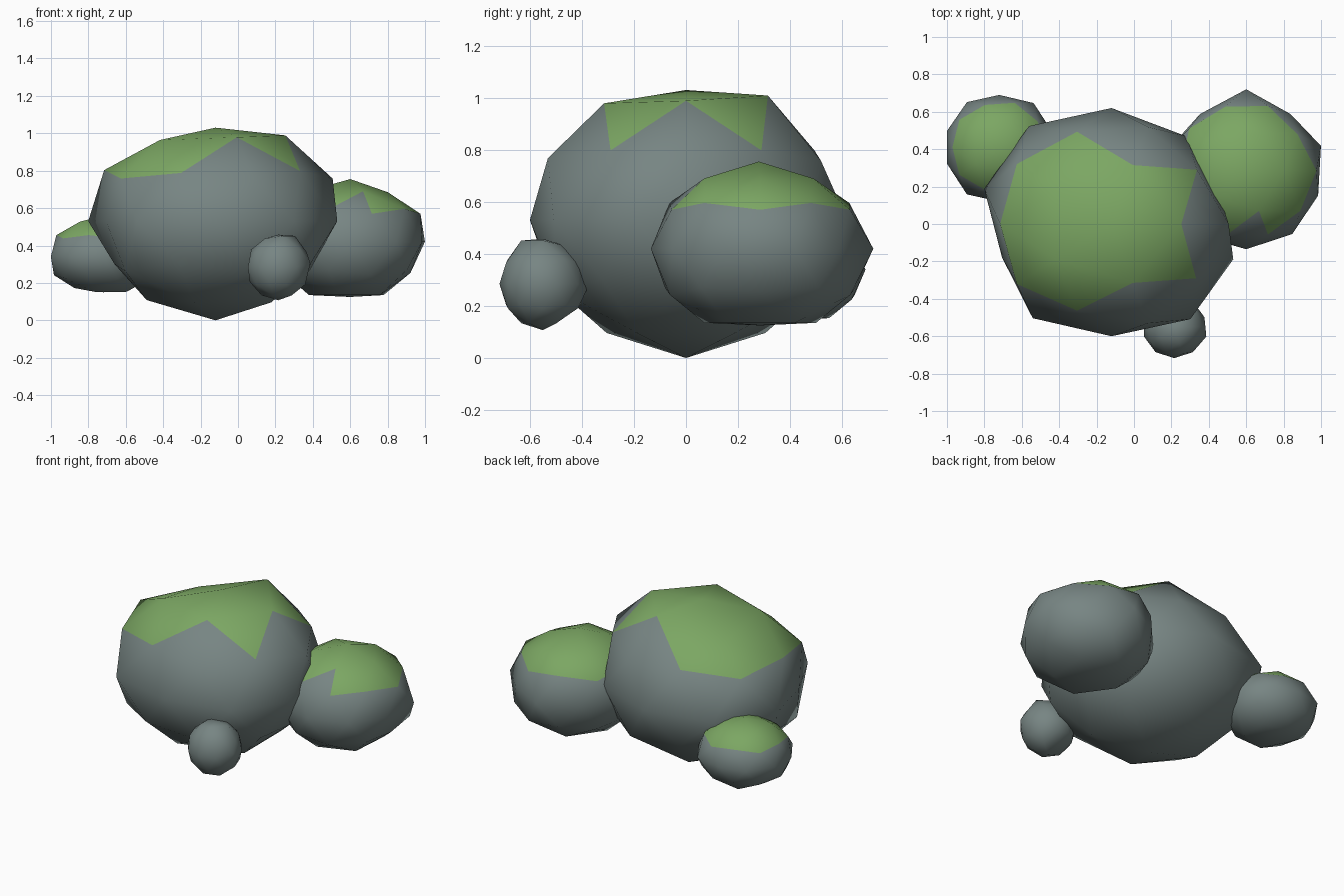
import bpy, bmesh, math
from mathutils import Vector

if "Cube" in bpy.data.objects:
    bpy.data.objects.remove(bpy.data.objects["Cube"])


def material(name, rgb):
    m = bpy.data.materials.new(name)
    m.diffuse_color = (*rgb, 1.0)
    m.use_nodes = True
    m.node_tree.nodes["Principled BSDF"].inputs["Base Color"].default_value = m.diffuse_color
    return m


STONE = material("grey_stone", (0.185, 0.235, 0.228))
MOSS = material("green_moss", (0.20, 0.385, 0.125))

# Unit heights of the icosphere's corner rows
TOP, RING, UPPER, BELT = 1, 0.851, 0.5, 0


def rock(name, centre, radii, mossy=None, nudges=()):
    """Low-poly boulder: stretched icosphere, mossy faces by rule, a few moved corners.
    Each nudge is (azimuth in degrees, unit height, offset)."""
    bm = bmesh.new()
    bmesh.ops.create_icosphere(bm, subdivisions=2, radius=1.0)
    # moss cap chosen from each face's place on the unit sphere
    for f in bm.faces:
        f.smooth = True
        if mossy and mossy(f.calc_center_median()):
            f.material_index = 1
    # find the corners to move before stretching
    moved = []
    for az, h, offset in nudges:
        r = math.sqrt(max(0.0, 1 - h * h))
        a = math.radians(az)
        d = Vector((r * math.cos(a), r * math.sin(a), h))
        moved.append((min(bm.verts, key=lambda v: (v.co - d).length), Vector(offset)))
    for v in bm.verts:
        v.co = Vector(c + p * s for c, p, s in zip(centre, v.co, radii))
    for v, offset in moved:
        v.co += offset
    me = bpy.data.meshes.new(name)
    bm.to_mesh(me)
    bm.free()
    me.materials.append(STONE)
    if mossy:
        me.materials.append(MOSS)
    ob = bpy.data.objects.new(name, me)
    bpy.context.collection.objects.link(ob)
    return ob


# Large central boulder, moss running further down its left side
rock("main_boulder", (-0.12, 0.0, 0.53), (0.70, 0.61, 0.51),
     lambda c: c.z > 0.68 or (c.z > 0.5 and c.x < -0.3),
     [(0, TOP, (0, 0, -0.01)), (0, -TOP, (0, 0, -0.02)),
      (0, RING, (0.005, 0, 0.025)), (72, RING, (0, 0.01, 0.045)),
      (-72, RING, (0, -0.01, 0.015)), (144, RING, (0, 0, -0.065)),
      (180, UPPER, (0, 0, 0.005)), (-72, UPPER, (0, -0.012, 0.01)),
      (-108, UPPER, (0, 0.03, -0.01)),
      (36, UPPER, (-0.025, -0.015, 0)), (-36, UPPER, (-0.03, 0.015, 0)),
      (18, BELT, (-0.095, -0.02, 0)), (-18, BELT, (-0.015, 0, 0)),
      (54, BELT, (-0.01, -0.025, 0)), (-54, BELT, (0.01, -0.015, 0)),
      (126, BELT, (-0.03, 0.03, 0)), (-126, BELT, (-0.01, -0.01, 0)),
      (162, BELT, (-0.015, 0, 0)), (-162, BELT, (0.08, 0.01, 0)),
      (90, BELT, (0, 0.01, 0)), (-90, BELT, (0, 0.01, 0)),
      (180, -UPPER, (0.085, 0, 0)), (0, -UPPER, (-0.09, 0, 0.01)),
      (36, -UPPER, (-0.04, -0.02, 0)), (180, -RING, (0, 0, 0.012))])

# Right boulder, one bare patch at the front of its moss cap
rock("right_boulder", (0.60, 0.285, 0.42), (0.42, 0.43, 0.335),
     lambda c: c.z > 0.5 and not (abs(c.x) < 0.2 and c.y < -0.65),
     [(0, -TOP, (0, 0, 0.04)), (0, TOP, (0, -0.005, 0)),
      (0, RING, (-0.02, 0, -0.02)), (72, RING, (0, -0.01, -0.015)),
      (-72, RING, (0, 0, -0.015)), (144, RING, (0, 0, -0.015)),
      (-72, UPPER, (0, 0.025, 0)), (72, UPPER, (0, -0.02, 0)),
      (36, UPPER, (-0.015, -0.02, 0)), (108, UPPER, (0, -0.005, 0)),
      (54, BELT, (-0.01, -0.045, 0)), (126, BELT, (0, -0.045, 0)),
      (-18, BELT, (-0.015, 0, 0)), (-54, BELT, (0, 0.01, 0)),
      (-90, BELT, (0, 0.01, 0)), (90, BELT, (0, 0.005, 0)),
      (0, -UPPER, (-0.035, 0, 0.01)), (0, -RING, (-0.02, 0, 0))])

# Left rear boulder with a full moss cap
rock("left_boulder", (-0.72, 0.41, 0.34), (0.295, 0.28, 0.22),
     lambda c: c.z > 0.5,
     [(0, -TOP, (0, 0, 0.03)), (180, -RING, (0, 0, 0.02)),
      (126, BELT, (0, 0.015, 0)), (54, BELT, (0.01, 0.01, 0)),
      (-126, BELT, (0, -0.025, 0)), (-90, BELT, (0, -0.01, 0))])

# Bare pebble at the front
rock("front_pebble", (0.215, -0.55, 0.285), (0.17, 0.167, 0.178), None,
     [(0, TOP, (0, 0, -0.005)), (0, RING, (0, 0, 0.015)),
      (72, RING, (0, 0, -0.005)), (-72, RING, (0, 0, 0.015)),
      (90, BELT, (0, 0.008, -0.01)), (72, -RING, (0, 0, 0.015)),
      (108, -RING, (0, 0, 0.015)), (-18, BELT, (0.01, 0, 0.02))])
